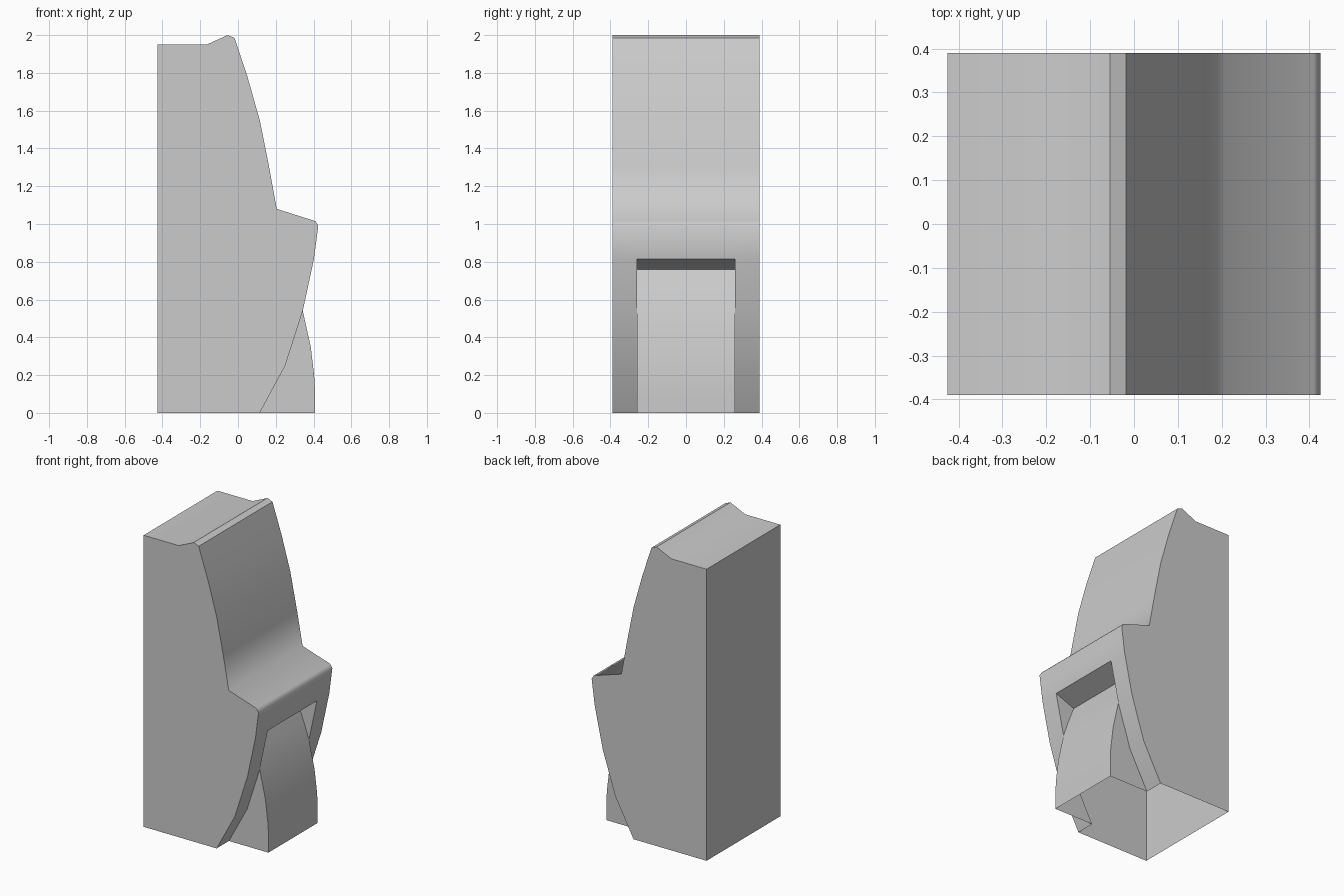
import bpy
import bmesh

cube = bpy.data.objects.get("Cube")
if cube:
    bpy.data.objects.remove(cube, do_unlink=True)

grey = bpy.data.materials.new("plain grey")
grey.use_nodes = True
GREY = (0.6, 0.6, 0.6, 1)
grey.diffuse_color = GREY
grey.node_tree.nodes["Principled BSDF"].inputs["Base Color"].default_value = GREY

HALF, DOOR = 0.39, 0.26   # half widths of the cabinet and of its door

# Side outlines as (x, z), split where the door bay begins
back_and_top = [(-.425, 0), (-.425, 1.95), (-.165, 1.95), (-.055, 2), (-.018, 1.985)]
screen_and_ledge = [(.05, 1.78), (.115, 1.55), (.165, 1.3), (.205, 1.08),
                    (.41, 1.015), (.425, .99), (.402, .815)]
lower_front = [(.343, .54), (.25, .25), (.115, 0)]
upper = back_and_top + screen_and_ledge
outline = upper + lower_front

# Door: slot roof, inner lip, then the bulging panel
slot = [(.402, .815), (.262, .76), (.305, .65), (.343, .54)]
bulge = [(.343, .54), (.385, .35), (.403, .2), (.407, .13), (.407, 0)]

bm = bmesh.new()
cache = {}


def vert(p, y):
    key = (p, y)
    if key not in cache:
        cache[key] = bm.verts.new((p[0], y, p[1]))
    return cache[key]


def strip(path, y0, y1):
    for a, b in zip(path, path[1:]):
        bm.faces.new([vert(a, y0), vert(b, y0), vert(b, y1), vert(a, y1)])


def flat(path, y):
    bm.faces.new([vert(p, y) for p in path])


# Wrapped shell, with the door bay left open at the lower middle
strip(upper, -DOOR, DOOR)
for s in (-1, 1):
    strip(outline, s * DOOR, s * HALF)
    flat(outline, s * HALF)
    # Cheeks of the slot and of the bulging door
    flat(slot, s * DOOR)
    flat(bulge + [lower_front[2], lower_front[1]], s * DOOR)
strip(slot + bulge[1:], -DOOR, DOOR)

bmesh.ops.recalc_face_normals(bm, faces=bm.faces[:])

# Smooth the curved front, including the ledge, and keep other corners crisp
for f in bm.faces:
    f.smooth = True
for e in bm.edges:
    if len(e.link_faces) != 2:
        e.smooth = False
        continue
    a, b = e.verts
    across = abs(a.co.z - b.co.z) < .001 and abs(a.co.x - b.co.x) < .001
    on_ledge = across and .95 < a.co.z < 1.1
    e.smooth = on_ledge or e.calc_face_angle(0) < .5

mesh = bpy.data.meshes.new("cabinet_shell")
bm.to_mesh(mesh)
bm.free()
mesh.materials.append(grey)
cabinet = bpy.data.objects.new("cabinet_shell", mesh)
bpy.context.collection.objects.link(cabinet)
